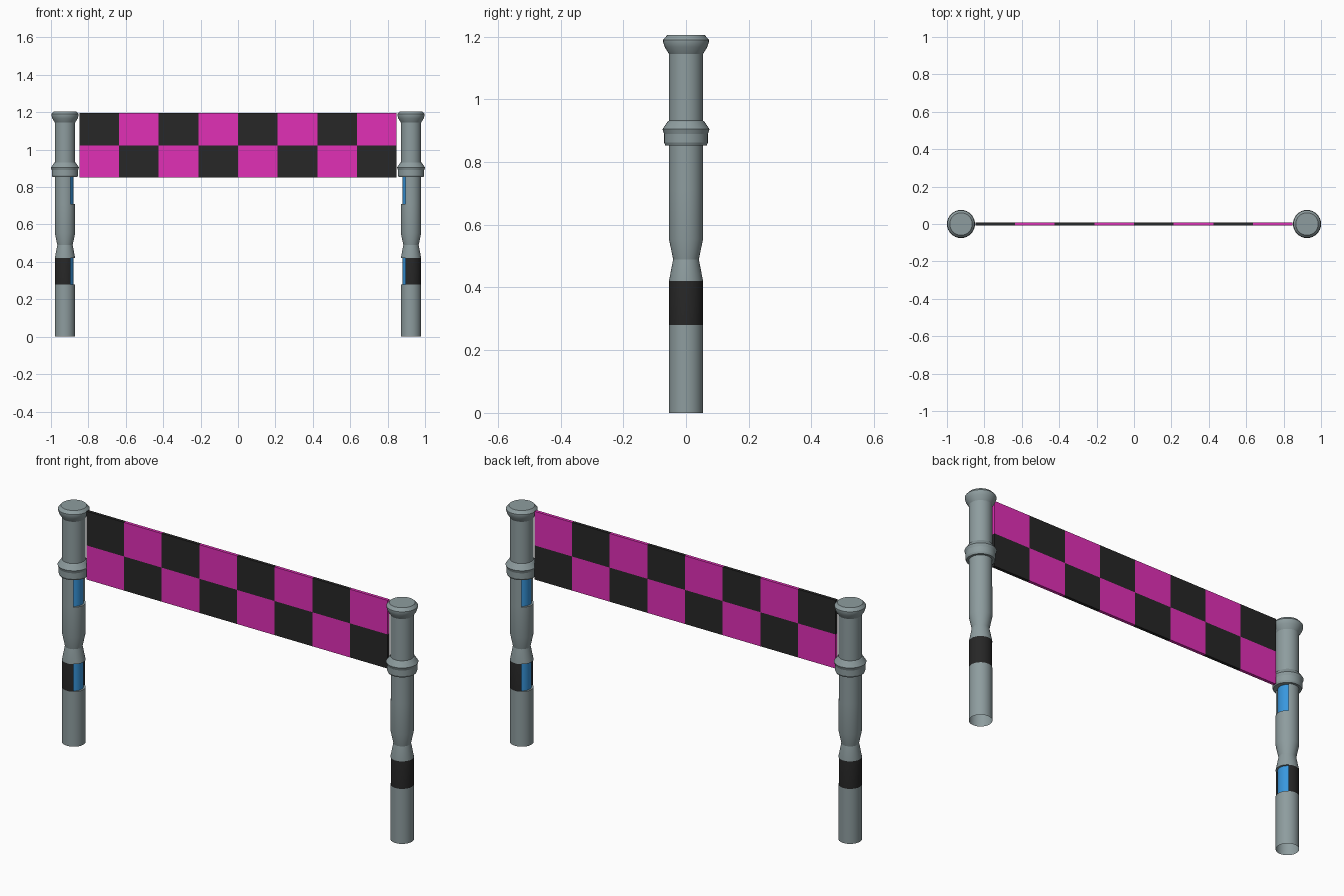
import bpy, bmesh
from math import cos, sin, pi, radians

if "Cube" in bpy.data.objects:
    bpy.data.objects.remove(bpy.data.objects["Cube"])

SIDES = 32
HALF = 5          # half-width of the recessed sector, in sides
R, IN = 0.0545, 0.045


def material(name, rgb):
    m = bpy.data.materials.new(name)
    m.diffuse_color = (*rgb, 1)
    m.use_nodes = True
    m.node_tree.nodes["Principled BSDF"].inputs["Base Color"].default_value = m.diffuse_color
    return m


grey = material("grey_metal", (0.27, 0.335, 0.345))
black = material("black", (0.02, 0.02, 0.02))
pink = material("magenta", (0.75, 0.029, 0.47))
blue = material("blue_panel", (0.04, 0.31, 0.73))

# Post outline: height, radius, radius inside the recessed sector
RINGS = [
    (0, R, R), (0.28, R, R), (0.28, R, IN), (0.42, R, IN), (0.42, R, R),
    (0.49, 0.041, 0.041), (0.555, R, R),
    (0.71, R, R), (0.71, R, IN), (0.853, R, IN),
    (0.853, 0.066, 0.066), (0.862, 0.07, 0.07), (0.89, 0.07, 0.07),
    (0.905, 0.075, 0.075), (0.93, 0.058, 0.058), (0.932, R, R),
    (1.145, R, R), (1.167, 0.068, 0.068), (1.183, 0.073, 0.073),
    (1.19, 0.073, 0.073), (1.205, 0.06, 0.06),
]
# Columns around the post; the sector edges appear twice to give radial walls
COLS = [(j, True) for j in range(-HALF, HALF + 1)]
COLS += [(j, False) for j in range(HALF, SIDES - HALF + 1)]


def post(name, x, turn):
    bm = bmesh.new()
    rows = []
    for z, r_out, r_in in RINGS:
        row = []
        for j, inset in COLS:
            r, a = (r_in if inset else r_out), 2 * pi * j / SIDES
            row.append(bm.verts.new((r * cos(a), r * sin(a), z)))
        rows.append(row)
    n = len(COLS)
    for i in range(len(rows) - 1):
        z0, z1 = RINGS[i][0], RINGS[i + 1][0]
        for k in range(n):
            k2 = (k + 1) % n
            f = bm.faces.new((rows[i][k], rows[i][k2], rows[i + 1][k2], rows[i + 1][k]))
            panel = COLS[k][1] and COLS[k2][1]
            if z1 - z0 > 0.1 and RINGS[i][2] == IN and panel:
                f.material_index = 2
            elif z0 == 0.28 and z1 == 0.42:
                f.material_index = 1
    bmesh.ops.remove_doubles(bm, verts=bm.verts, dist=1e-5)
    # Close the top; the tube stays open underneath
    bmesh.ops.holes_fill(bm, edges=[e for e in bm.edges if e.is_boundary
                                    and e.verts[0].co.z > 1], sides=0)
    bmesh.ops.recalc_face_normals(bm, faces=bm.faces)
    me = bpy.data.meshes.new(name)
    bm.to_mesh(me)
    bm.free()
    for m in (grey, black, blue):
        me.materials.append(m)
    ob = bpy.data.objects.new(name, me)
    bpy.context.collection.objects.link(ob)
    ob.location.x = x
    ob.rotation_euler.z = turn
    bpy.ops.object.select_all(action='DESELECT')
    ob.select_set(True)
    bpy.context.view_layer.objects.active = ob
    bpy.ops.object.shade_smooth_by_angle(angle=radians(18))


post("left_post", -0.925, 0)
post("right_post", 0.925, pi)

# Chequered banner: 8 x 2 grid thickened into a thin board
COLUMNS, ROWS, W, Z0, Z1 = 8, 2, 0.848, 0.85, 1.197
bm = bmesh.new()
grid = [[bm.verts.new((-W + 2 * W * i / COLUMNS, 0, Z0 + (Z1 - Z0) * j / ROWS))
         for i in range(COLUMNS + 1)] for j in range(ROWS + 1)]
for j in range(ROWS):
    for i in range(COLUMNS):
        f = bm.faces.new((grid[j][i], grid[j][i + 1], grid[j + 1][i + 1], grid[j + 1][i]))
        f.material_index = (i + j + 1) % 2
me = bpy.data.meshes.new("banner")
bm.to_mesh(me)
bm.free()
me.materials.append(black)
me.materials.append(pink)
banner = bpy.data.objects.new("banner", me)
bpy.context.collection.objects.link(banner)
mod = banner.modifiers.new("thickness", 'SOLIDIFY')
mod.thickness = 0.016
mod.offset = 0
